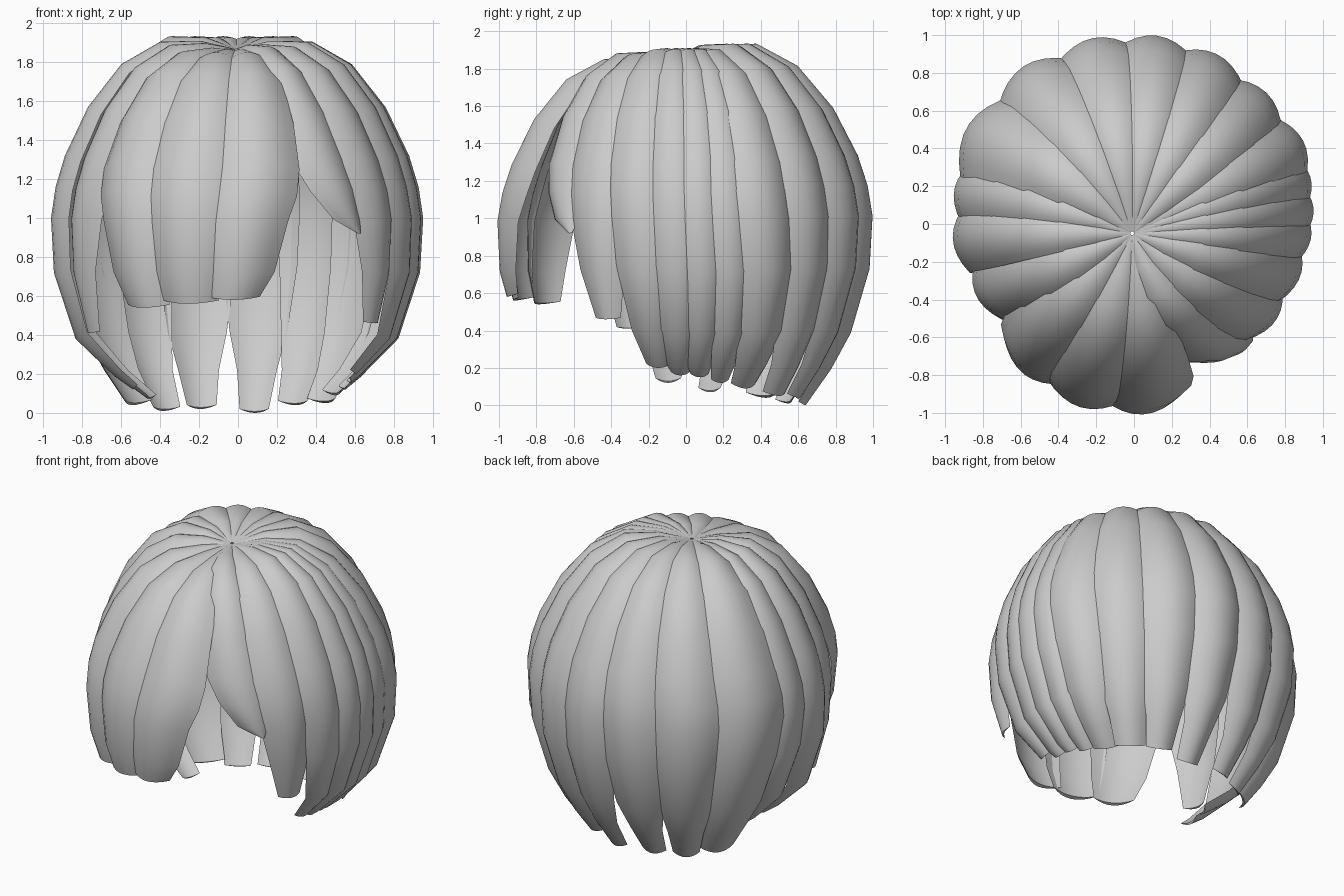
import bpy, bmesh
from math import sin, cos, radians
from mathutils import Vector

cube = bpy.data.objects.get("Cube")
if cube:
    bpy.data.objects.remove(cube, do_unlink=True)

# One plain grey for all the hair
grey = bpy.data.materials.new("hair grey")
grey.use_nodes = True
GREY = (0.6, 0.6, 0.6, 1)
grey.diffuse_color = GREY
grey.node_tree.nodes["Principled BSDF"].inputs["Base Color"].default_value = GREY

CROWN = Vector((-0.01, -0.05, 0))
# Crown-to-tip profile: radius fraction, height, width fraction
PROFILE = [(0.01, 1.87, 0.12), (0.2, 1.91, 0.30), (0.41, 1.905, 0.50),
           (0.62, 1.79, 0.70), (0.80, 1.57, 0.87), (0.925, 1.32, 0.97),
           (0.975, 1.16, 0.99), (1.0, 1.0, 1.0), (0.985, 0.72, 0.98),
           (0.89, 0.38, 0.86), (0.79, 0.19, 0.7), (0.66, 0.0, 0.5)]


def lock_path(tip_z):
    """Profile cut off at the height of the tip."""
    path = list(PROFILE[:5])
    for a, b in zip(PROFILE[4:], PROFILE[5:]):
        if b[1] <= tip_z:
            t = (a[1] - tip_z) / (a[1] - b[1])
            path.append(tuple(p + (q - p) * t for p, q in zip(a, b)))
            break
        path.append(b)
    return path


def make_lock(name, root, mid, tip, radius, width, tip_z,
              tip_width=0.36, drop=0.0, tuck=0.0):
    """Crescent-section strand; root, mid and tip are compass angles,
    drop lowers the upper part and tuck pulls the tip inwards."""
    bm = bmesh.new()
    path = [(rf * (1 - tuck * max(0, 0.5 - z) ** 2), z, wf)
            for rf, z, wf in lock_path(tip_z)]
    rings, n, last = [], 8, len(path) - 1
    for i, (rf, z, wf) in enumerate(path):
        t = i / last
        if t < 0.6:
            angle = root + (mid - root) * t / 0.6
        else:
            angle = mid + (tip - mid) * (t - 0.6) / 0.4
        angle = radians(angle)
        out = Vector((cos(angle), sin(angle), 0))
        side = Vector((-sin(angle), cos(angle), 0))
        # surface direction in the radial plane
        a, b = path[max(i - 1, 0)], path[min(i + 1, last)]
        dr, dz = (b[0] - a[0]) * radius, b[1] - a[1]
        normal = (out * -dz + Vector((0, 0, dr))).normalized()
        if t > 0.65:   # narrow towards the tip
            wf *= 1 - (1 - tip_width / wf) * ((t - 0.65) / 0.35) ** 1.6
        w = width * wf
        lower = drop * (1 - t) * min(1, 6 * t)
        centre = CROWN + out * rf * radius + Vector((0, 0, z - lower))
        ring = []
        for k in range(n + 1):         # outer bulge
            u = 2 * k / n - 1
            ring.append(centre + side * u * w / 2 - normal * 0.23 * w * u * u)
        for k in range(n - 1, 0, -1):  # shallower inner face
            u = 2 * k / n - 1
            ring.append(centre + side * u * w / 2
                        - normal * w * (0.09 + 0.14 * u * u))
        rings.append([bm.verts.new(p) for p in ring])
    for r, s in zip(rings, rings[1:]):
        for k in range(len(r)):
            j = (k + 1) % len(r)
            bm.faces.new((r[k], r[j], s[j], s[k]))
    bm.faces.new(rings[0])
    bm.faces.new(rings[-1])
    bmesh.ops.recalc_face_normals(bm, faces=bm.faces)
    mesh = bpy.data.meshes.new(name)
    bm.to_mesh(mesh)
    bm.free()
    mesh.materials.append(grey)
    obj = bpy.data.objects.new(name, mesh)
    bpy.context.collection.objects.link(obj)
    bpy.ops.object.select_all(action="DESELECT")
    obj.select_set(True)
    bpy.context.view_layer.objects.active = obj
    bpy.ops.object.shade_smooth_by_angle(angle=radians(40))


# Back locks, lifted a little behind the crown
BACK = dict(drop=-0.035)
make_lock("back_lock_centre_right", 98, 101, 105, 1.055, 0.44, 0.02, **BACK)
make_lock("back_lock_centre_left", 80, 83, 82, 1.055, 0.42, 0.0, **BACK)
make_lock("back_lock_left", 63, 65, 65, 1.05, 0.42, 0.04, 0.4, **BACK)
make_lock("back_lock_outer_left", 46, 46, 50, 1.03, 0.42, 0.05, 0.45, **BACK)
make_lock("back_lock_right", 118, 123, 122, 1.055, 0.46, 0.01, **BACK)
make_lock("back_lock_outer_right", 138, 147, 138, 1.04, 0.52, 0.04, 0.42, **BACK)

# Left side locks, tips tucked in under the cheek
make_lock("left_lock_rear", 30, 28, 36, 1.03, 0.39, 0.09, 0.42, tuck=0.9)
make_lock("left_lock_mid_rear", 20, 17, 23, 0.99, 0.28, 0.12, tuck=1.2)
make_lock("left_lock_middle", 10, 8, 12, 0.97, 0.27, 0.15, tuck=1.5)
make_lock("left_lock_mid_front", -2, 0, 2, 0.95, 0.28, 0.16, tuck=1.6)
make_lock("left_lock_front", -17, -14, -9, 0.92, 0.38, 0.2, tuck=1.6)
make_lock("left_temple_lock", -42, -32, -28, 0.89, 0.42, 0.46, drop=0.03)

# Right side locks, tucked further in
make_lock("right_lock_rear", 160, 166, 158, 0.97, 0.35, 0.07, tuck=1.6)
make_lock("right_lock_middle", 180, 181, 185, 0.95, 0.38, 0.12, tuck=1.7)
make_lock("right_temple_lock", 205, 202, 199, 0.89, 0.42, 0.41, drop=0.02)

# Fringe: three full panels and a swept lock beside the parting
make_lock("fringe_left_panel", -80, -83, -91, 0.96, 0.47, 0.58, 0.58, 0.07)
make_lock("fringe_middle_panel", -104, -107, -106, 0.96, 0.48, 0.56, 0.62, 0.07)
make_lock("fringe_right_panel", -132, -131, -123, 0.94, 0.46, 0.54, 0.55, 0.06)
make_lock("fringe_swept_lock", -70, -54, -42, 0.86, 0.36, 0.92, 0.06, 0.03)
